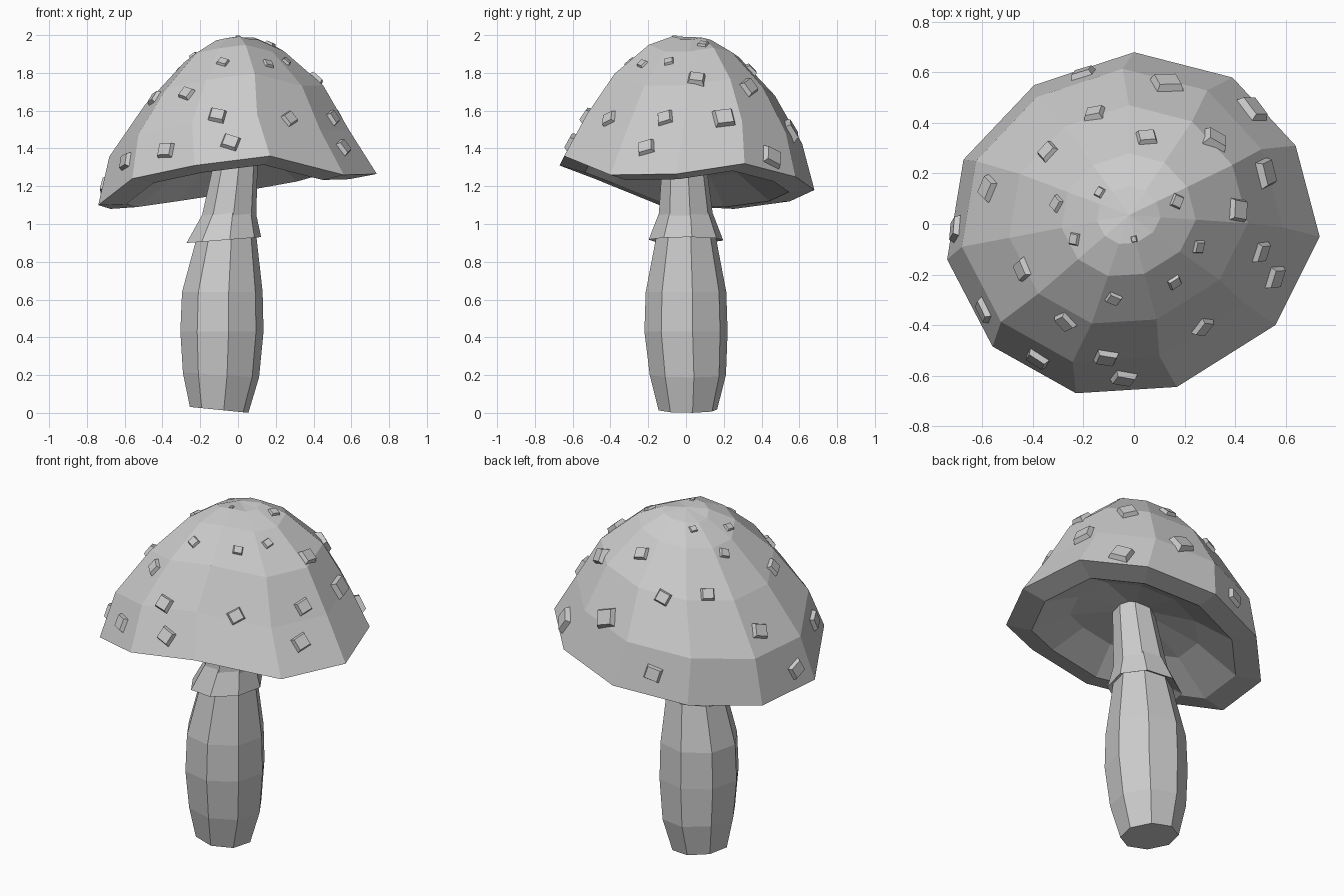
import bpy, bmesh, math, random
from mathutils import Vector, Matrix
from mathutils.bvhtree import BVHTree

random.seed(4)
if "Cube" in bpy.data.objects:
    bpy.data.objects.remove(bpy.data.objects["Cube"])

grey = bpy.data.materials.new("plain_grey")
grey.use_nodes = True
grey.diffuse_color = (0.6, 0.6, 0.6, 1)
grey.node_tree.nodes["Principled BSDF"].inputs["Base Color"].default_value = (0.6, 0.6, 0.6, 1)


def finish(name, bm):
    bmesh.ops.recalc_face_normals(bm, faces=bm.faces)
    mesh = bpy.data.meshes.new(name)
    bm.to_mesh(mesh)
    mesh.materials.append(grey)
    obj = bpy.data.objects.new(name, mesh)
    bpy.context.collection.objects.link(obj)
    return obj


def loft(rings, closed=False):
    """Skin a list of point rings; a ring of one point makes a fan."""
    bm = bmesh.new()
    loops = [[bm.verts.new(p) for p in ring] for ring in rings]
    pairs = list(zip(loops, loops[1:]))
    if closed:
        pairs.append((loops[-1], loops[0]))
    for a, b in pairs:
        n = max(len(a), len(b))
        for i in range(n):
            j = (i + 1) % n
            if len(a) == 1:
                bm.faces.new((a[0], b[i], b[j]))
            elif len(b) == 1:
                bm.faces.new((a[i], a[j], b[0]))
            else:
                bm.faces.new((a[i], a[j], b[j], b[i]))
    if not closed:
        for loop in (loops[0], loops[-1]):
            if len(loop) > 2:
                bm.faces.new(loop)
    return bm


def octagon(x, y, r, z, slope=0.0):
    ring = []
    for i in range(8):
        a = math.radians(9 + 45 * i)
        dx = r * math.cos(a)
        ring.append((x + dx, y + r * math.sin(a), z + slope * dx))
    return ring


# Cap: tilted, uneven rim carried up to a rounded crown, with a broad lip
# and a shallow hollow underneath
rim = [(0, .68, 1.18), (.39, .58, 1.25), (.64, .31, 1.32), (.735, -.05, 1.265),
       (.56, -.40, 1.26), (.17, -.645, 1.36), (-.23, -.67, 1.31), (-.56, -.485, 1.24),
       (-.74, -.14, 1.10), (-.675, .255, 1.08), (-.395, .55, 1.12)]
mean_z = sum(p[2] for p in rim) / len(rim)


def cap_ring(f, z, ox=0.0, oy=0.0):
    return [(x * f + ox, y * f + oy, z + f * (h - mean_z)) for x, y, h in rim]


cap_bm = loft([
    [(-.01, 0.01, 1.39)],
    cap_ring(.5, 1.32),
    cap_ring(.8, mean_z - .02),
    cap_ring(1, mean_z),
    cap_ring(.86, 1.465, -.045, .03),
    cap_ring(.64, 1.71, -.02, .035),
    cap_ring(.36, 1.9, -.02, .035),
    cap_ring(.17, 1.97, -.02, .035),
    [(-.02, .035, 1.99)],
])
finish("cap", cap_bm)
surface = BVHTree.FromBMesh(cap_bm)

# Stem: bulging eight-sided column with a slight lean
stem = [(-.10, .01, .157, .016, -.1), (-.09, .01, .204, .2, -.06), (-.085, 0, .223, .43, 0),
        (-.083, 0, .216, .64, 0), (-.06, 0, .16, .93, 0), (-.05, 0, .148, 1.02, 0),
        (-.01, -.01, .116, 1.34, 0), (0, -.01, .11, 1.45, 0)]
finish("stem", loft([octagon(*s) for s in stem]))

# Skirt: short flared collar around the stem
finish("skirt", loft([
    octagon(-.05, 0, .143, 1.06, .1),
    octagon(-.075, 0, .2, .915, .08),
    octagon(-.06, 0, .13, .95, .08),
], closed=True))

# Spots: small tapered blocks seated on the cap
spots = [(-.2, .59), (-.155, .435), (-.34, .285), (-.575, .14), (-.305, .08), (-.235, -.06),
         (-.7, -.02), (-.44, -.18), (-.59, -.34), (-.27, -.385), (-.38, -.53), (-.11, -.525),
         (-.04, -.605), (-.08, -.295), (.16, -.23), (.27, -.405), (.255, -.09), (.5, -.11),
         (.555, -.21), (.17, .09), (.41, .055), (.515, .2), (.05, .34), (.13, .55),
         (.32, .33), (.465, .45), (-.135, .125), (0, -.06)]
spot_bm = bmesh.new()
for x, y in spots:
    hit, normal, _, _ = surface.ray_cast(Vector((x, y, 3)), Vector((0, 0, -1)))
    if hit is None:
        continue
    size = min(.02 + .15 * math.hypot(x, y), .105)
    if x > 0 and y > 0:
        size *= 1.25
    turn = Matrix.Rotation(math.radians(random.uniform(-30, 30)), 4, 'Z')
    place = Matrix.Translation(hit) @ normal.to_track_quat('Z', 'Y').to_matrix().to_4x4() @ turn
    block = bmesh.ops.create_cube(spot_bm, size=1)["verts"]
    for v in block:
        taper = .68 if v.co.z > 0 else 1
        v.co = place @ Vector((v.co.x * size * taper, v.co.y * size * .9 * taper, v.co.z * size * .42))
finish("cap_spots", spot_bm)
